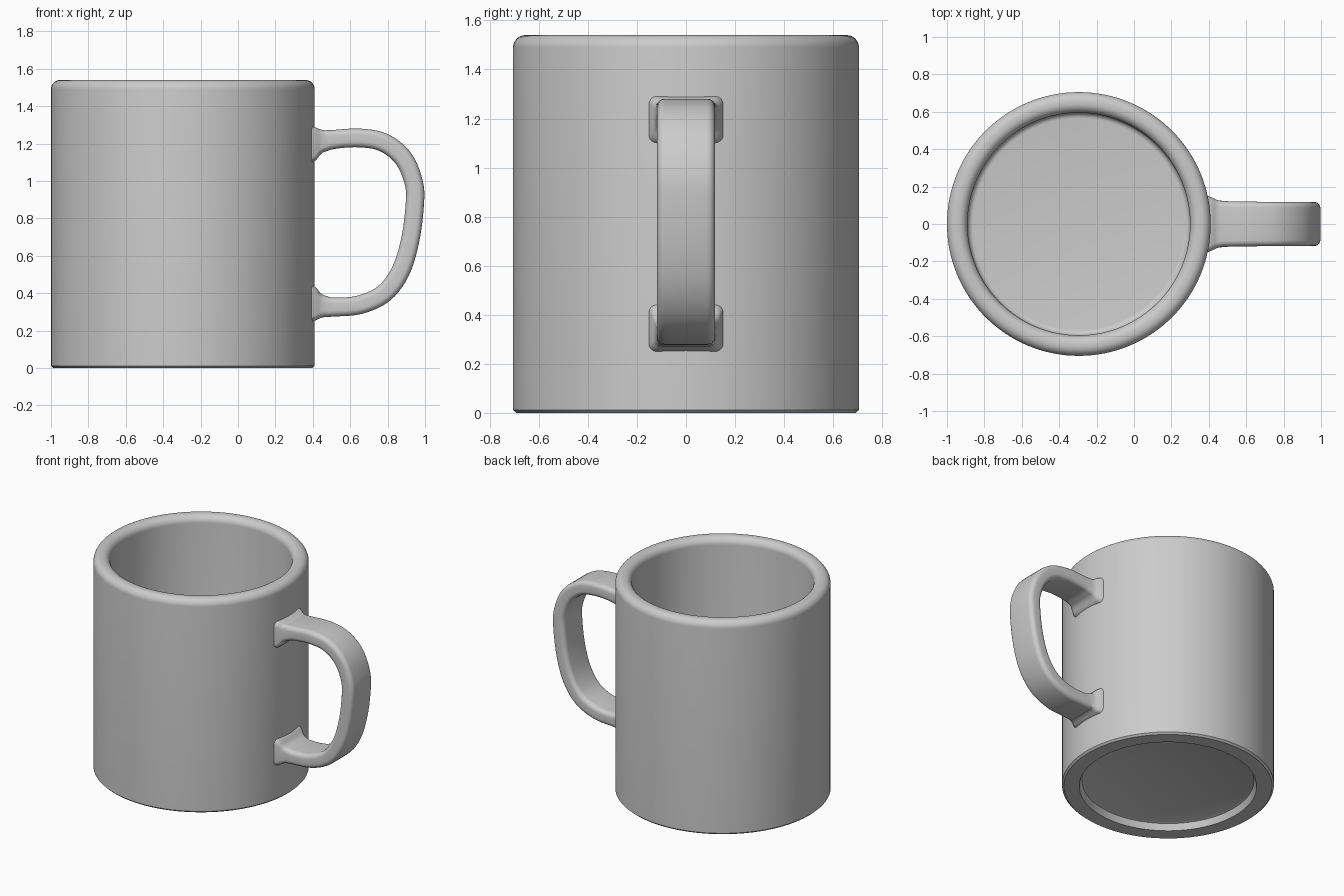
import bpy, bmesh
from math import sin, cos, pi, radians
from mathutils import Vector

if "Cube" in bpy.data.objects:
    bpy.data.objects.remove(bpy.data.objects["Cube"])

CX = -0.295          # mug axis


def finish(name, rings, wrap):
    """Skin a list of closed rings; join last to first ring, or cap the ends."""
    bm = bmesh.new()
    vs = [[bm.verts.new(p) for p in ring] for ring in rings]
    n = len(vs[0])
    for a, b in zip(vs, vs[1:]):
        for i in range(n):
            j = (i + 1) % n
            bm.faces.new((a[i], a[j], b[j], b[i]))
    for end in (vs[0], vs[-1]):
        bm.faces.new(end)
    bmesh.ops.recalc_face_normals(bm, faces=bm.faces)
    me = bpy.data.meshes.new(name)
    bm.to_mesh(me)
    bm.free()
    ob = bpy.data.objects.new(name, me)
    bpy.context.collection.objects.link(ob)
    bpy.ops.object.select_all(action='DESELECT')
    ob.select_set(True)
    bpy.context.view_layer.objects.active = ob
    bpy.ops.object.shade_smooth_by_angle(angle=radians(35))
    return ob


def arc(cx, cz, r, a0, a1, steps=8):
    return [(cx + r * cos(radians(a0 + (a1 - a0) * i / steps)),
             cz + r * sin(radians(a0 + (a1 - a0) * i / steps))) for i in range(steps + 1)]


# Mug body: underside recess, foot, wall, rounded rim, inside wall, floor
profile = [(0.56, 0.05), (0.572, 0.045), (0.59, 0.0), (0.692, 0.0), (0.705, 0.012)]
profile += arc(0.655, 1.49, 0.05, 0, 90)
profile += arc(0.645, 1.49, 0.05, 90, 180)
profile += arc(0.565, 0.15, 0.03, 0, -90, 5)
SEG = 128
finish("mug_body", [[(CX + r * cos(2 * pi * i / SEG), r * sin(2 * pi * i / SEG), z)
                     for i in range(SEG)] for r, z in profile], False)

# Handle stations: x, z, half width, half thickness (flared at both ends)
stations = [
    (0.34, 1.195, 0.155, 0.098), (0.385, 1.195, 0.153, 0.098), (0.415, 1.198, 0.142, 0.088),
    (0.45, 1.211, 0.127, 0.062), (0.51, 1.222, 0.121, 0.051), (0.65, 1.23, 0.119, 0.05),
    (0.78, 1.205, 0.118, 0.05), (0.885, 1.12, 0.118, 0.05), (0.94, 0.99, 0.118, 0.049),
    (0.945, 0.87, 0.118, 0.049), (0.92, 0.68, 0.118, 0.049), (0.868, 0.515, 0.118, 0.05),
    (0.78, 0.398, 0.118, 0.05), (0.65, 0.338, 0.119, 0.05), (0.51, 0.326, 0.121, 0.051),
    (0.45, 0.332, 0.127, 0.062), (0.415, 0.343, 0.142, 0.088), (0.385, 0.346, 0.153, 0.098),
    (0.34, 0.346, 0.155, 0.098)]


def smooth_path(pts, steps=5):
    """Catmull-Rom interpolation through the stations."""
    p = [Vector(q) for q in pts]
    p = [p[0]] + p + [p[-1]]
    out = []
    for a, b, c, d in zip(p, p[1:], p[2:], p[3:]):
        for k in range(steps):
            t = k / steps
            out.append(0.5 * (2 * b + (c - a) * t + (2 * a - 5 * b + 4 * c - d) * t * t
                              + (3 * b - a - 3 * c + d) * t ** 3))
    return out + [p[-1]]


def rounded_rect(hw, ht, r=0.032):
    pts = []
    for k, (sx, sy) in enumerate([(1, 1), (-1, 1), (-1, -1), (1, -1)]):
        pts += arc(sx * (hw - r), sy * (ht - r), r, 90 * k, 90 * k + 90, 6)
    return pts


path = smooth_path(stations)
rings = []
for i, s in enumerate(path):
    a, b = path[max(i - 1, 0)], path[min(i + 1, len(path) - 1)]
    tan = Vector((b[0] - a[0], b[1] - a[1])).normalized()
    # keep sections upright where the handle meets the wall
    if s[0] < 0.46:
        tan = Vector((1 if s[1] > 0.8 else -1, 0))
    nx, nz = -tan.y, tan.x
    rings.append([(s[0] + nx * v, u, s[1] + nz * v) for u, v in rounded_rect(s[2], s[3])])
finish("handle", rings, False)
